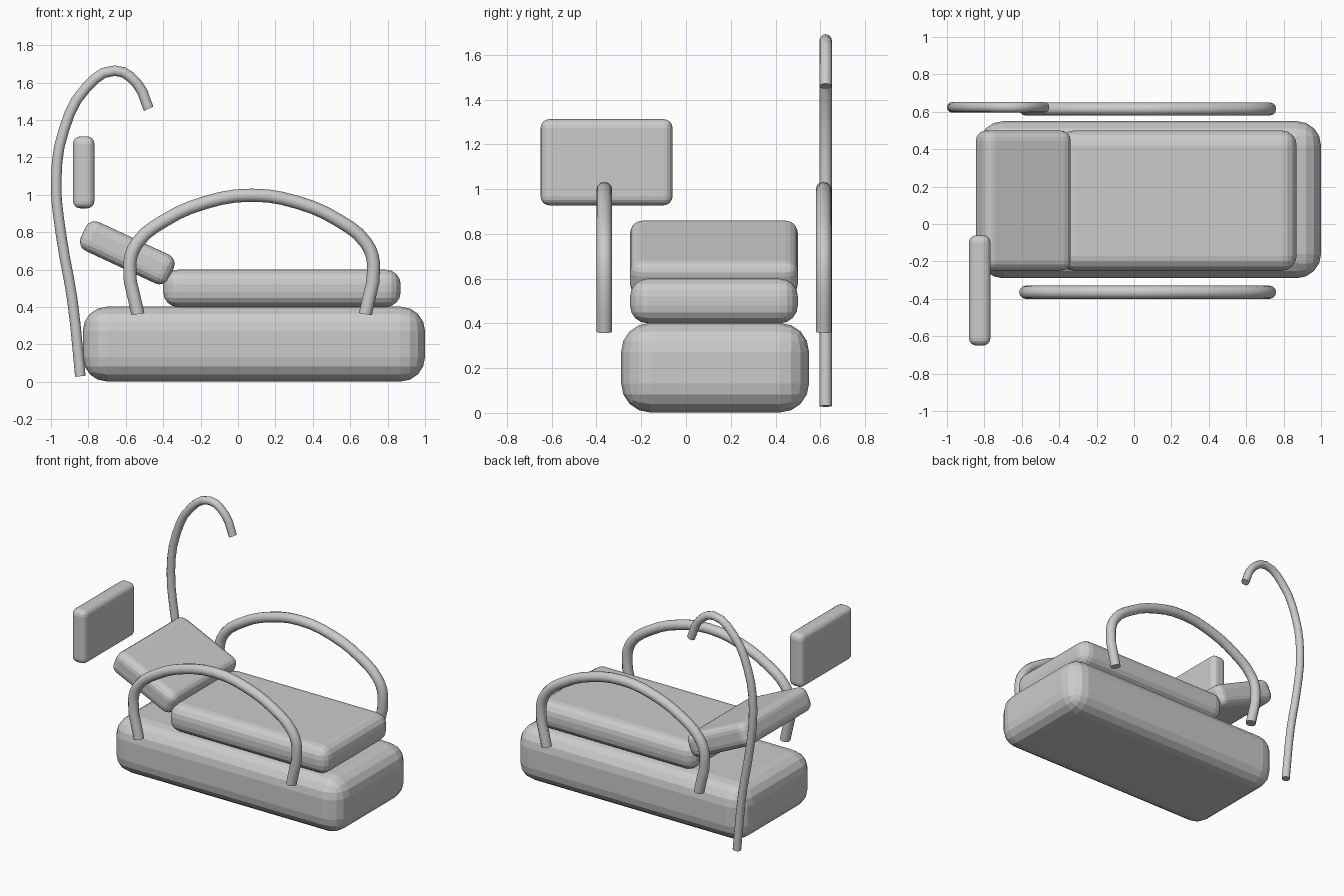
import bpy
from math import radians

if "Cube" in bpy.data.objects:
    bpy.data.objects.remove(bpy.data.objects["Cube"])


def rounded_box(name, centre, size, radius, segments=4, tilt=0.0):
    bpy.ops.mesh.primitive_cube_add(size=1, location=centre)
    ob = bpy.context.object
    ob.name = name
    ob.scale = size
    bpy.ops.object.transform_apply(location=False, rotation=False, scale=True)
    ob.rotation_euler.y = radians(tilt)
    bevel = ob.modifiers.new("rounding", 'BEVEL')
    bevel.width = radius
    bevel.segments = segments
    bevel.limit_method = 'NONE'
    return ob


def tube(name, points, y, radius, steps):
    curve = bpy.data.curves.new(name, 'CURVE')
    curve.dimensions = '3D'
    curve.bevel_depth = radius
    curve.bevel_resolution = 4
    curve.resolution_u = steps
    curve.use_fill_caps = True
    spline = curve.splines.new('BEZIER')
    spline.bezier_points.add(len(points) - 1)
    for p, (x, z) in zip(spline.bezier_points, points):
        p.co = (x, y, z)
        p.handle_left_type = p.handle_right_type = 'AUTO'
    ob = bpy.data.objects.new(name, curve)
    bpy.context.collection.objects.link(ob)
    # turn into a mesh with smooth sides and sharp end caps
    bpy.ops.object.select_all(action='DESELECT')
    ob.select_set(True)
    bpy.context.view_layer.objects.active = ob
    bpy.ops.object.convert(target='MESH')
    bpy.ops.object.shade_smooth_by_angle(angle=radians(40))


# bed base, mattress and tilted backrest
rounded_box("bed_base", (0.085, 0.13, 0.202), (1.83, 0.84, 0.40), 0.13)
rounded_box("mattress", (0.235, 0.125, 0.50), (1.27, 0.75, 0.20), 0.08)
rounded_box("backrest", (-0.592, 0.125, 0.69), (0.52, 0.75, 0.17), 0.055, tilt=25)

# monitor panel beside the head end
rounded_box("monitor", (-0.825, -0.355, 1.12), (0.115, 0.59, 0.385), 0.04)

# side rails: half an arch, mirrored about its middle
mid = 0.073
half = [(-0.608, 0.362), (-0.652, 0.63), (-0.61, 0.745), (-0.47, 0.86), (-0.25, 0.958)]
arch = [(mid + x, z) for x, z in half] + [(mid, 0.998)] + [(mid - x, z) for x, z in reversed(half)]
for name, y in (("front_rail", -0.365), ("back_rail", 0.615)):
    tube(name, arch, y, 0.035, 3)

# hooked drip pole
pole = [(-0.843, 0.03), (-0.886, 0.44), (-0.945, 0.78), (-0.972, 1.08), (-0.93, 1.35),
        (-0.81, 1.575), (-0.66, 1.664), (-0.54, 1.595), (-0.478, 1.46)]
tube("drip_pole", pole, 0.624, 0.028, 3)
